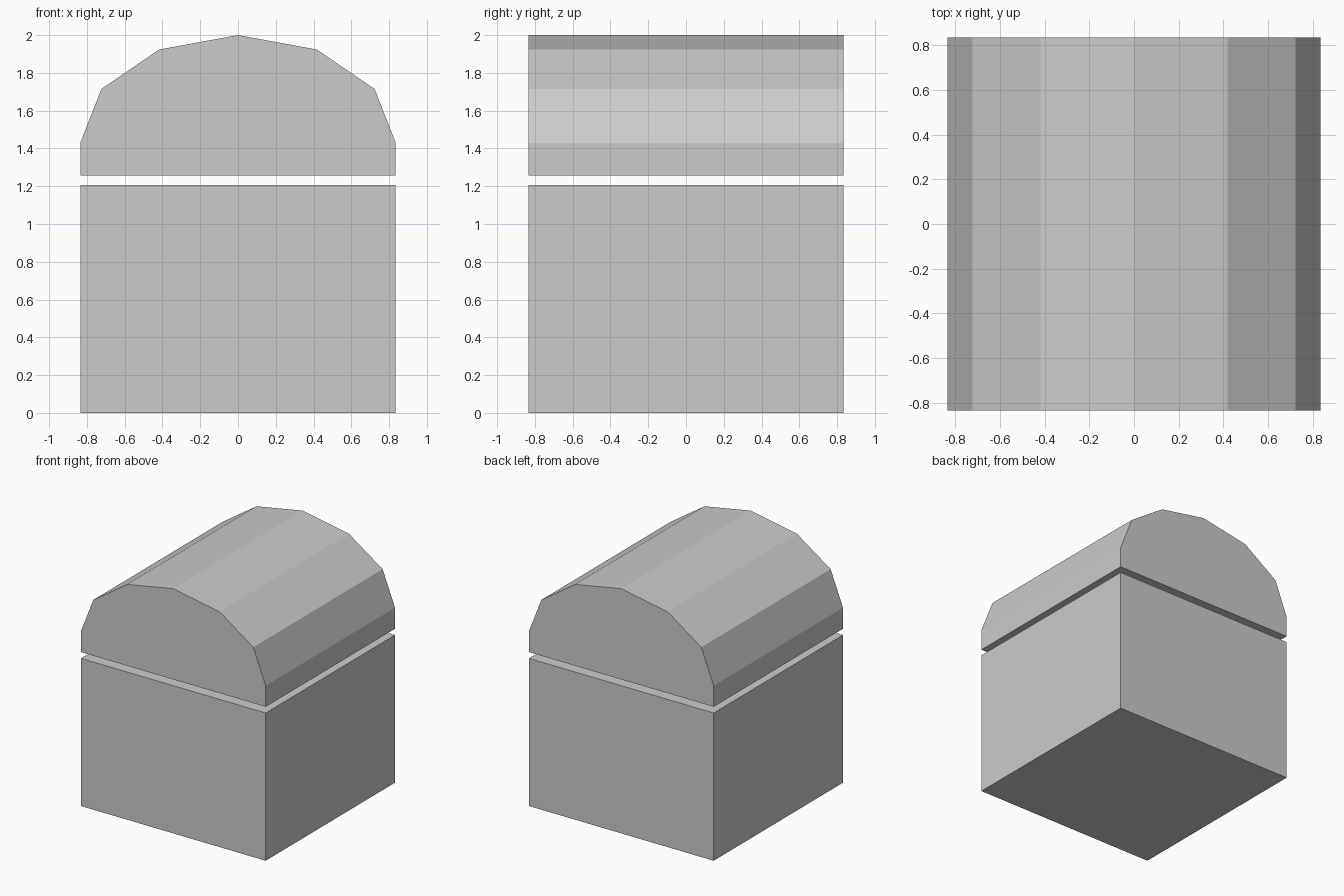
import bpy
import bmesh
import math

if "Cube" in bpy.data.objects:
    bpy.data.objects.remove(bpy.data.objects["Cube"])

HALF = 0.835          # half width and half depth
BOX_TOP = 1.207
LID_BOTTOM = 1.258
SPRING = 1.43         # height where the lid starts to curve
RISE = 0.57


def extrude_profile(name, profile):
    """Solid made from an x-z outline swept along the full depth in y."""
    bm = bmesh.new()
    face = bm.faces.new([bm.verts.new((x, -HALF, z)) for x, z in profile])
    swept = bmesh.ops.extrude_face_region(bm, geom=[face], use_keep_orig=True)
    moved = [v for v in swept["geom"] if isinstance(v, bmesh.types.BMVert)]
    bmesh.ops.translate(bm, verts=moved, vec=(0, 2 * HALF, 0))
    bmesh.ops.recalc_face_normals(bm, faces=bm.faces)
    mesh = bpy.data.meshes.new(name)
    bm.to_mesh(mesh)
    bm.free()
    obj = bpy.data.objects.new(name, mesh)
    bpy.context.collection.objects.link(obj)
    return obj


# Chest body
extrude_profile("chest_body", [(-HALF, 0), (HALF, 0), (HALF, BOX_TOP), (-HALF, BOX_TOP)])

# Barrel lid: short straight sides below a six-sided half ellipse
arch = [(HALF * math.cos(math.pi * i / 6), SPRING + RISE * math.sin(math.pi * i / 6))
        for i in range(7)]
extrude_profile("barrel_lid", [(-HALF, LID_BOTTOM), (HALF, LID_BOTTOM)] + arch)
